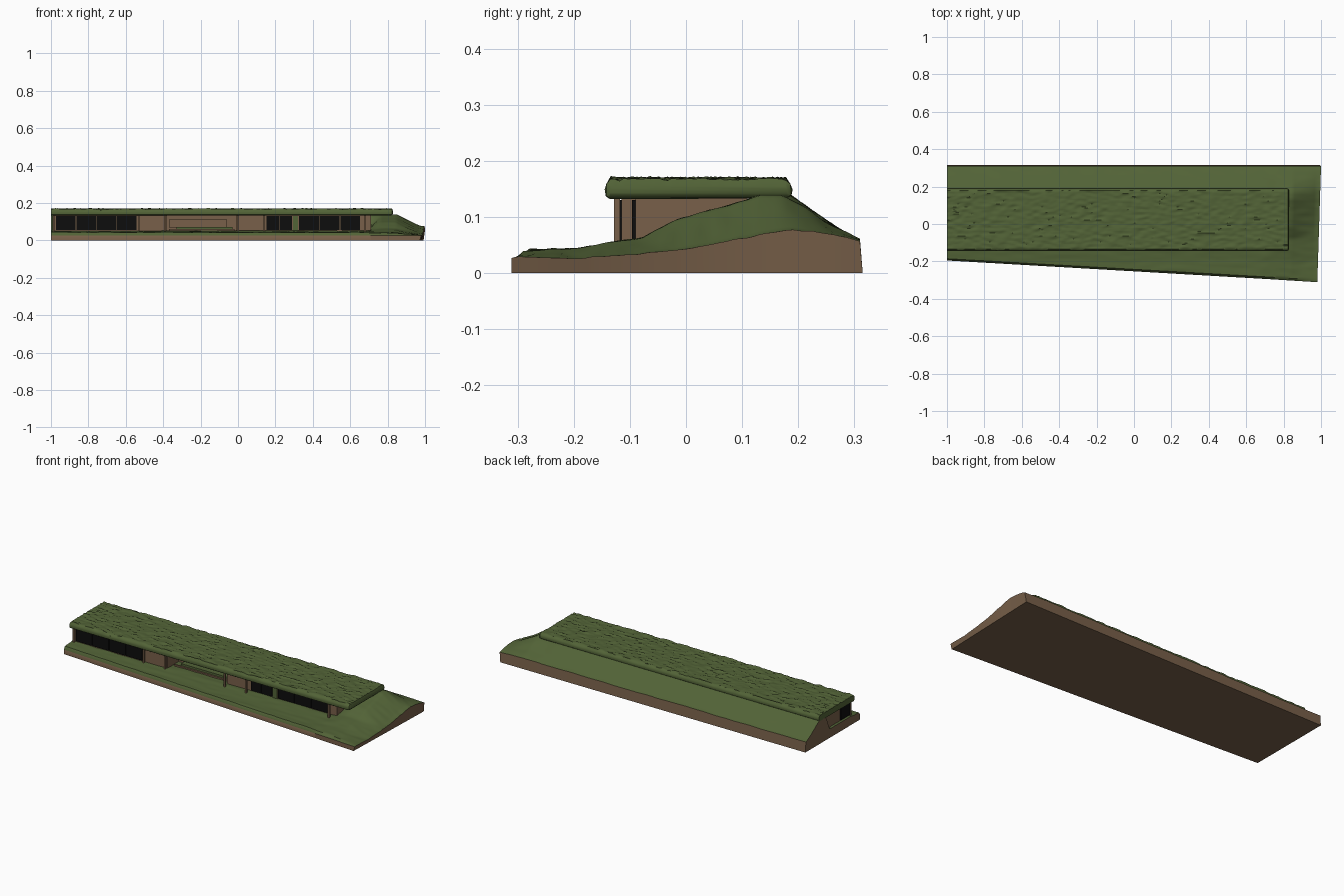
import bpy, bmesh, random
from mathutils import Vector, noise

if "Cube" in bpy.data.objects:
    bpy.data.objects.remove(bpy.data.objects["Cube"])

random.seed(4)


def material(name, rgb):
    m = bpy.data.materials.new(name)
    m.diffuse_color = (*rgb, 1)
    m.use_nodes = True
    m.node_tree.nodes["Principled BSDF"].inputs["Base Color"].default_value = m.diffuse_color
    return m


GRASS = material("grass green", (0.085, 0.125, 0.038))
EARTH = material("earth brown", (0.19, 0.118, 0.068))
GLASS = material("dark glass", (0.004, 0.004, 0.004))


def finish(name, bm, mats, smooth=True):
    bmesh.ops.recalc_face_normals(bm, faces=bm.faces)
    me = bpy.data.meshes.new(name)
    bm.to_mesh(me)
    bm.free()
    for m in mats:
        me.materials.append(m)
    ob = bpy.data.objects.new(name, me)
    bpy.context.collection.objects.link(ob)
    if smooth:
        bpy.context.view_layer.objects.active = ob
        ob.select_set(True)
        bpy.ops.object.shade_smooth_by_angle(angle=0.7)
        ob.select_set(False)
    return ob


def box(name, x0, x1, y0, y1, z0, z1, mat):
    bm = bmesh.new()
    bmesh.ops.create_cube(bm, size=1)
    for v in bm.verts:
        v.co = ((x0 + x1) / 2 + v.co.x * (x1 - x0),
                (y0 + y1) / 2 + v.co.y * (y1 - y0),
                (z0 + z1) / 2 + v.co.z * (z1 - z0))
    return finish(name, bm, [mat], False)


def lerp(a, b, t):
    return a + (b - a) * t


def sample(profile, y):
    for (a, za), (b, zb) in zip(profile, profile[1:]):
        if y <= b:
            return lerp(za, zb, max(0, (y - a) / (b - a)))
    return profile[-1][1]


# Ground cross-sections (y, z): beside the building, at the mound crest, at the end
BODY = [(-.32, .042), (-.2, .043), (-.14, .048), (-.1, .052), (.09, .052), (.12, .132),
        (.185, .14), (.22, .115), (.26, .087), (.3, .063), (.315, .058)]
CREST = [(-.32, .038), (-.2, .044), (-.13, .056), (-.08, .062), (-.03, .09), (.02, .107), (.08, .122),
         (.13, .139), (.17, .139), (.2, .125), (.25, .09), (.3, .066), (.315, .058)]
END = [(-.32, .03), (-.2, .026), (-.1, .033), (0, .043), (.1, .062), (.17, .076), (.22, .076),
       (.28, .065), (.315, .056)]
SECTIONS = [(-1, BODY), (.68, BODY), (.76, CREST), (.85, CREST), (.98, END), (1, END)]


def ground_z(x, y):
    for (xa, pa), (xb, pb) in zip(SECTIONS, SECTIONS[1:]):
        if x <= xb:
            z = lerp(sample(pa, y), sample(pb, y), (x - xa) / (xb - xa))
            return z + .0025 * noise.noise(Vector((x * 12, y * 40, 0)))


def front_y(x):
    return -.195 - .058 * (x + 1)


# Landscape: grassed top over a tapered earth skirt
def landscape():
    bm = bmesh.new()
    nx, rows = 80, [i / 52 for i in range(53)]
    xs = [lerp(-1, .68, i / 50) for i in range(51)] + [lerp(.68, 1, i / 30) for i in range(1, 31)]
    top = []
    for x in xs:
        col = []
        for t in rows:
            y = lerp(front_y(x), .31, t)
            px = x - .02 * max(0, (x - .7) / .3) * (1 - t)
            z = ground_z(x, y)
            if t == 0:
                z = .027
            col.append(bm.verts.new((px, y, z)))
        top.append(col)
    for a, b in zip(top, top[1:]):
        for j in range(len(rows) - 1):
            bm.faces.new((a[j], b[j], b[j + 1], a[j + 1])).material_index = 0
    n = len(rows)
    rim = ([c[0] for c in top] + top[-1][1:] + [c[-1] for c in reversed(top[:-1])]
           + list(reversed(top[0][1:-1])))
    foot = []
    for v in rim:
        x, y = v.co.x, v.co.y
        foot.append(bm.verts.new((x - (.008 if x > .97 else 0), y + (.005 if y > .3 else 0), 0)))
    for i in range(len(rim)):
        k = (i + 1) % len(rim)
        bm.faces.new((rim[i], foot[i], foot[k], rim[k])).material_index = 1
    bm.faces.new(foot).material_index = 1
    finish("landscape", bm, [GRASS, EARTH])


landscape()


# Turf roof: rounded slab with an uneven grass surface
def turf_roof():
    bm = bmesh.new()
    ys = [lerp(-.134, .178, i / 40) for i in range(41)]
    loop = ([(-.136, .132), (-.143, .137), (-.145, .149), (-.142, .159)]
            + [(y, .165) for y in ys] + [(.186, .159), (.19, .149), (.188, .139), (.18, .133)])
    stations = [(lerp(-1, .815, i / 150), 0) for i in range(151)] + [(.824, .003), (.829, .01)]
    rings = []
    for x, inset in stations:
        ring = []
        for y, z in loop:
            if z == .165:
                z += .002 + .006 * noise.noise(Vector((x * 22, y * 70, 3))) + random.uniform(-.001, .002)
            yy = min(max(y, -.145 + inset), .19 - inset)
            ring.append(bm.verts.new((x, yy, min(max(z, .132 + inset), .175 - 2 * inset))))
        rings.append(ring)
    m = len(loop)
    for a, b in zip(rings, rings[1:]):
        for j in range(m):
            bm.faces.new((a[j], b[j], b[(j + 1) % m], a[(j + 1) % m]))
    bm.faces.new(rings[0])
    bm.faces.new(rings[-1])
    finish("turf_roof", bm, [GRASS])


turf_roof()

# House walls either side of the recessed court
box("left_wing", -.985, -.38, -.115, .11, .04, .135, EARTH)
box("right_wing", -.01, .71, -.09, .11, .04, .135, EARTH)
box("court_back_wall", -.39, 0, -.01, .11, .04, .135, EARTH)
box("court_lawn", -.33, -.03, -.06, -.01, .04, .072, GRASS)
box("court_kerb", -.37, -.02, -.07, -.06, .04, .06, EARTH)
box("court_screen", -.37, -.06, -.025, -.01, .07, .112, EARTH)

# Glazing plates, split into panes by thin gaps
for name, x0, x1, y, count in (("left_window", -.975, -.54, -.115, 4),
                               ("middle_window", .15, .29, -.09, 2),
                               ("right_window", .325, .655, -.09, 3)):
    w = (x1 - x0) / count
    for i in range(count):
        box(f"{name}_{i + 1}", x0 + i * w + .002, x0 + (i + 1) * w - .002, y - .006, y, .056, .13, GLASS)
box("end_window", -.991, -.985, -.112, -.03, .056, .13, GLASS)
box("planted_panel", .293, .322, -.095, -.09, .05, .13, GRASS)

# Slim posts under the roof edge
for i, x in enumerate((-.985, -.53, -.39, .0, .14, .68)):
    box(f"post_{i + 1}", x - .005, x + .005, -.128, -.118, .04, .135, EARTH)
